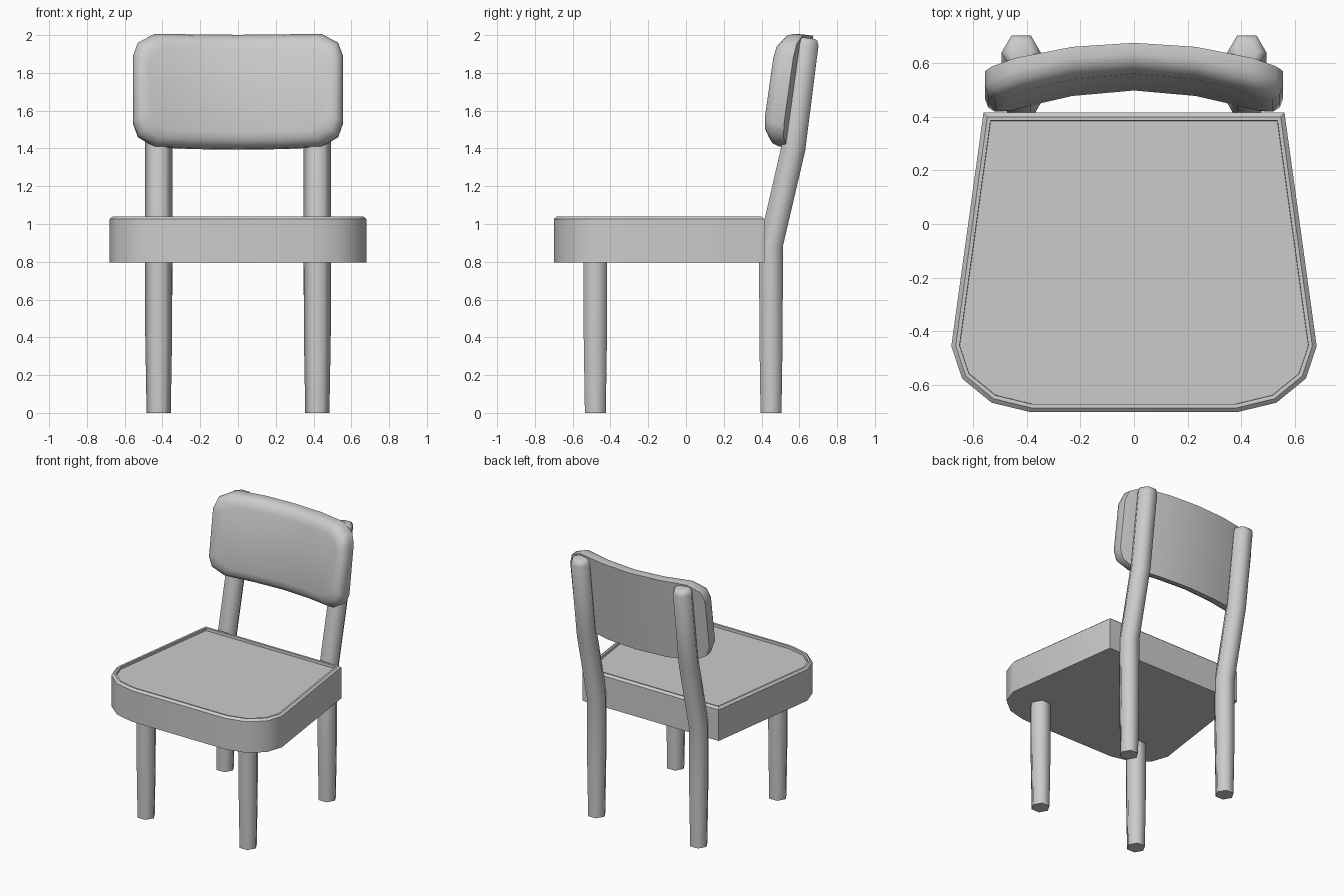
import bpy, bmesh
from math import cos, sin, pi, radians
from mathutils import Matrix

if "Cube" in bpy.data.objects:
    bpy.data.objects.remove(bpy.data.objects["Cube"])


def finish(name, bm, angle):
    bmesh.ops.recalc_face_normals(bm, faces=bm.faces[:])
    mesh = bpy.data.meshes.new(name)
    bm.to_mesh(mesh)
    bm.free()
    ob = bpy.data.objects.new(name, mesh)
    bpy.context.collection.objects.link(ob)
    bpy.ops.object.select_all(action='DESELECT')
    ob.select_set(True)
    bpy.context.view_layer.objects.active = ob
    bpy.ops.object.shade_smooth_by_angle(angle=radians(angle))
    return ob


def bridge(bm, rings):
    for a, b in zip(rings, rings[1:]):
        n = len(a)
        for i in range(n):
            j = (i + 1) % n
            bm.faces.new((a[i], a[j], b[j], b[i]))


def leg(name, x, path):
    """Six-sided post; path entries are (y, z, radius, backward lean)."""
    bm = bmesh.new()
    rings = []
    for y, z, r, lean in path:
        ring = []
        for k in range(6):
            dy = r * sin(k * pi / 3)
            ring.append(bm.verts.new((x + r * cos(k * pi / 3), y + dy, z - lean * dy)))
        rings.append(ring)
    bridge(bm, rings)
    bm.faces.new(rings[0])
    bm.faces.new(rings[-1])
    return finish(name, bm, 65)


# Seat: tapered outline, rounded front corners, raised bead around a sunken panel
half = [(0.56, 0.415), (0.68, -0.455), (0.64, -0.575), (0.53, -0.665), (0.385, -0.70)]
outline = half + [(-x, y) for x, y in reversed(half)]
bm = bmesh.new()
low = [bm.verts.new((x, y, 0.795)) for x, y in outline]
high = [bm.verts.new((x, y, 1.0)) for x, y in outline]
bridge(bm, [low, high])
bm.faces.new(low)
panel = bm.faces.new(high)
for thickness, rise in ((0.01, 0.026), (0.016, 0.014), (0.014, -0.001), (0.001, -0.02)):
    bmesh.ops.inset_region(bm, faces=[panel], thickness=thickness, use_even_offset=True)
    for v in panel.verts:
        v.co.z += rise
finish("seat", bm, 35)

# Legs: short tapered front pair, tall bent back pair carrying the backrest
for side, x in (("left", -0.42), ("right", 0.42)):
    leg("front_leg_" + side, x, [(-0.48, 0, 0.064, 0), (-0.48, 0.4, 0.071, 0),
                                 (-0.48, 0.8, 0.072, 0)])
    leg("back_leg_" + side, x, [(0.45, 0, 0.064, 0), (0.45, 0.4, 0.071, 0),
                                (0.45, 0.89, 0.073, 0.1), (0.568, 1.4, 0.073, 0.18),
                                (0.638, 1.952, 0.073, 0.13), (0.641, 1.978, 0.062, 0.13),
                                (0.643, 1.985, 0.042, 0.13)])

# Backrest: curved slab, flat behind, padded edge in front, leaning back
W, H = 0.555, 0.304
right = [(0.23, H), (0.44, H - 0.004), (0.53, 0.25), (W, 0.18)]
cols = [(-x, z) for x, z in reversed(right)] + [(0, H)] + right
n = len(cols)
loop = cols + [(x, -z) for x, z in reversed(cols)]
bm = bmesh.new()
rings = []
for inset, depth in ((0, 0), (0, 0.04), (0.012, 0.07), (0.038, 0.093), (0.08, 0.105)):
    bow = 0.29 + 0.10 * depth / 0.105
    ring = []
    for x, z in loop:
        px = x * (1 - inset / W) if abs(x) > 0.3 else x
        pz = z * (1 - inset / H)
        ring.append(bm.verts.new((px, -bow * px * px - depth, pz)))
    rings.append(ring)
bridge(bm, rings)
for ring in (rings[0], rings[-1]):
    for i in range(n - 1):
        bm.faces.new((ring[i], ring[i + 1], ring[2 * n - 2 - i], ring[2 * n - 1 - i]))
bm.transform(Matrix.Translation((0, 0.632, 1.695)) @ Matrix.Rotation(radians(-8), 4, 'X'))
finish("backrest", bm, 50)
